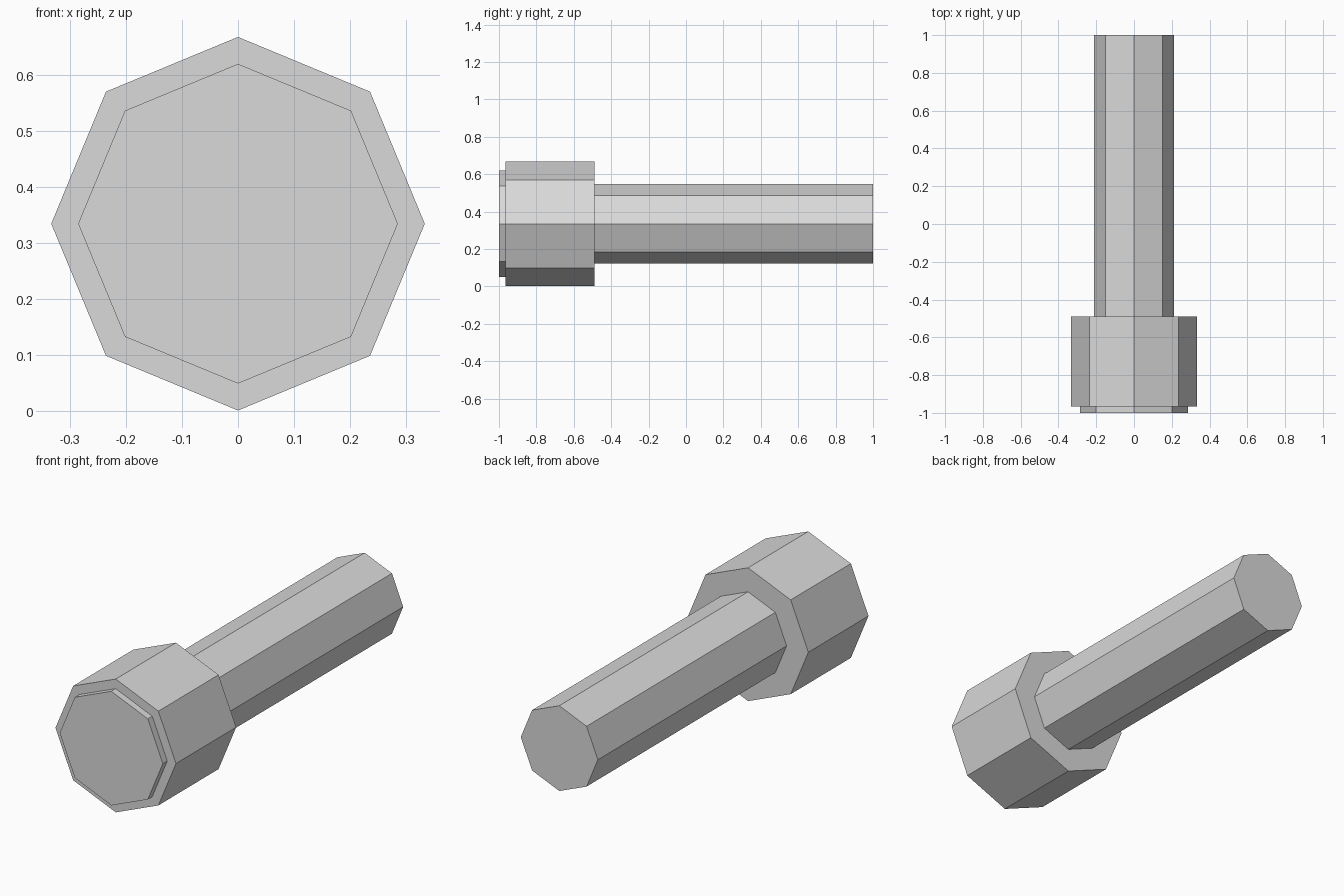
import bpy
import math
from mathutils import Matrix

cube = bpy.data.objects.get("Cube")
if cube:
    bpy.data.objects.remove(cube, do_unlink=True)

SIDES = 8
AXIS_HEIGHT = 0.334

grey = bpy.data.materials.new("light_grey")
grey.use_nodes = True
grey.diffuse_color = (0.7, 0.7, 0.7, 1)
grey.node_tree.nodes["Principled BSDF"].inputs["Base Color"].default_value = grey.diffuse_color


def prism(name, radius, y_front, y_back):
    """Octagonal prism lying along y, with a corner pointing straight up."""
    bpy.ops.mesh.primitive_cylinder_add(
        vertices=SIDES, radius=radius, depth=y_back - y_front)
    obj = bpy.context.object
    obj.name = name
    obj.data.transform(Matrix.Rotation(math.radians(90), 4, "X"))
    obj.location = (0, (y_front + y_back) / 2, AXIS_HEIGHT)
    obj.data.materials.append(grey)
    return obj


# Front disc, wide head and long handle, butted end to end
prism("front_disc", 0.285, -1.0, -0.965)
prism("head", 0.333, -0.965, -0.49)
prism("handle", 0.213, -0.49, 1.0)
